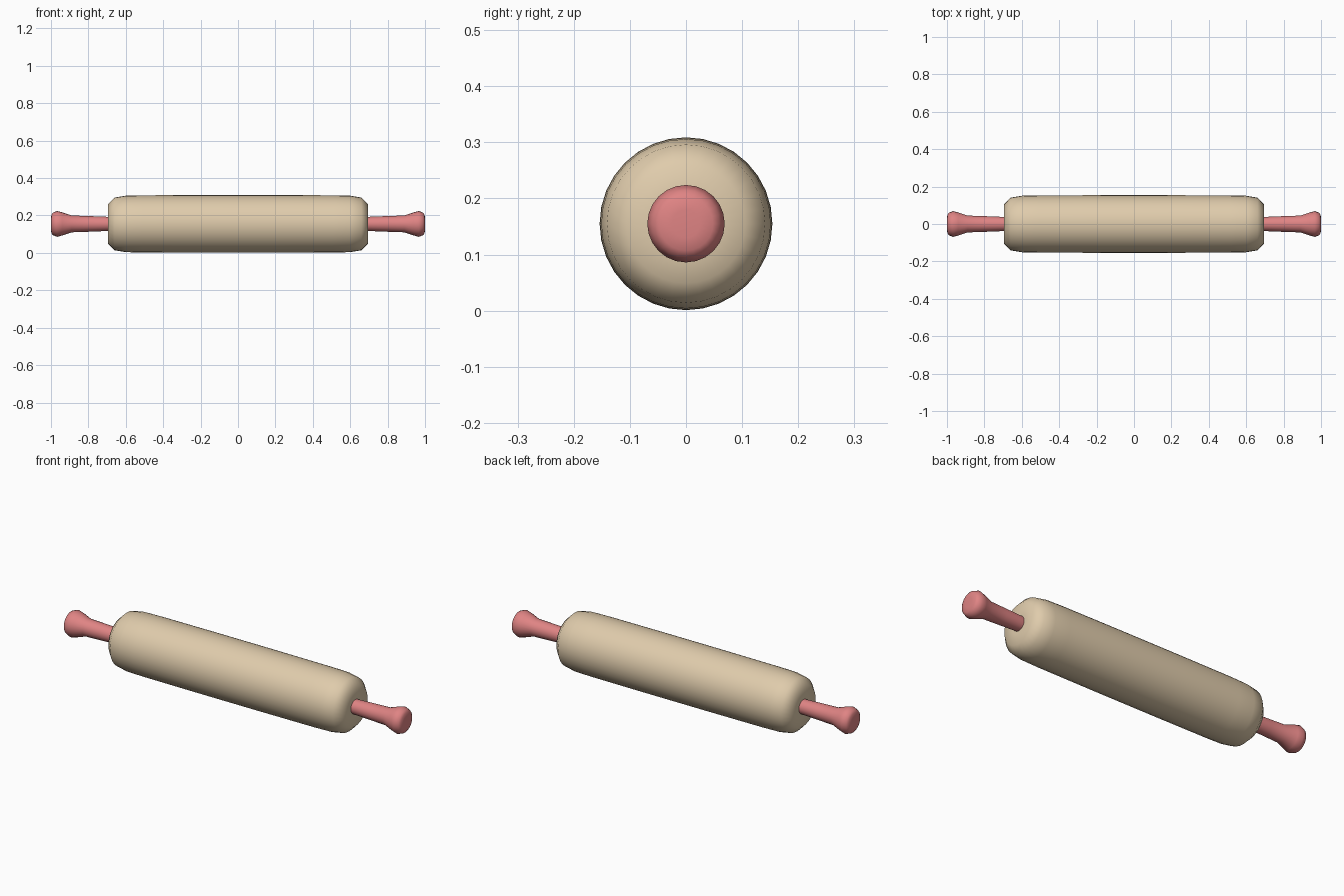
import bpy, bmesh
from math import cos, sin, pi, radians

if "Cube" in bpy.data.objects:
    bpy.data.objects.remove(bpy.data.objects["Cube"], do_unlink=True)

AXIS_Z = 0.155


def make_material(name, rgb):
    mat = bpy.data.materials.new(name)
    mat.use_nodes = True
    mat.diffuse_color = (*rgb, 1)
    mat.node_tree.nodes["Principled BSDF"].inputs["Base Color"].default_value = (*rgb, 1)
    return mat


def lathe_x(name, profile, sides, mat):
    """Turn an (x, radius) profile around the long axis and cap both ends."""
    bm = bmesh.new()
    rings = []
    for x, r in profile:
        rings.append([bm.verts.new((x, r * cos(2 * pi * i / sides), r * sin(2 * pi * i / sides)))
                      for i in range(sides)])
    for a, b in zip(rings, rings[1:]):
        for i in range(sides):
            j = (i + 1) % sides
            bm.faces.new((a[i], a[j], b[j], b[i]))
    bm.faces.new(rings[0])
    bm.faces.new(rings[-1])
    bmesh.ops.recalc_face_normals(bm, faces=bm.faces)
    mesh = bpy.data.meshes.new(name)
    bm.to_mesh(mesh)
    bm.free()
    mesh.shade_smooth()
    mesh.materials.append(mat)
    obj = bpy.data.objects.new(name, mesh)
    obj.location.z = AXIS_Z
    bpy.context.collection.objects.link(obj)
    return obj


wood = make_material("pale wood", (0.74, 0.60, 0.41))
pink = make_material("pink paint", (0.74, 0.23, 0.23))

# Roller: slightly bulged barrel with rounded rims and flat ends
half = [(0.18, 0.154), (0.51, 0.153), (0.6, 0.151), (0.66, 0.141), (0.694, 0.106), (0.695, 0.05)]
lathe_x("roller", [(-x, r) for x, r in reversed(half)] + half, 32, wood)

# Handles: thin neck flaring to a rounded knob, one at each end
handle = [(0.66, 0.038), (0.70, 0.038), (0.80, 0.042), (0.89, 0.045), (0.94, 0.062),
          (0.967, 0.069), (0.99, 0.06), (0.998, 0.048), (1.0, 0.025)]
for side, name in ((1, "left_handle"), (-1, "right_handle")):
    lathe_x(name, [(side * x, r) for x, r in handle], 24, pink)
